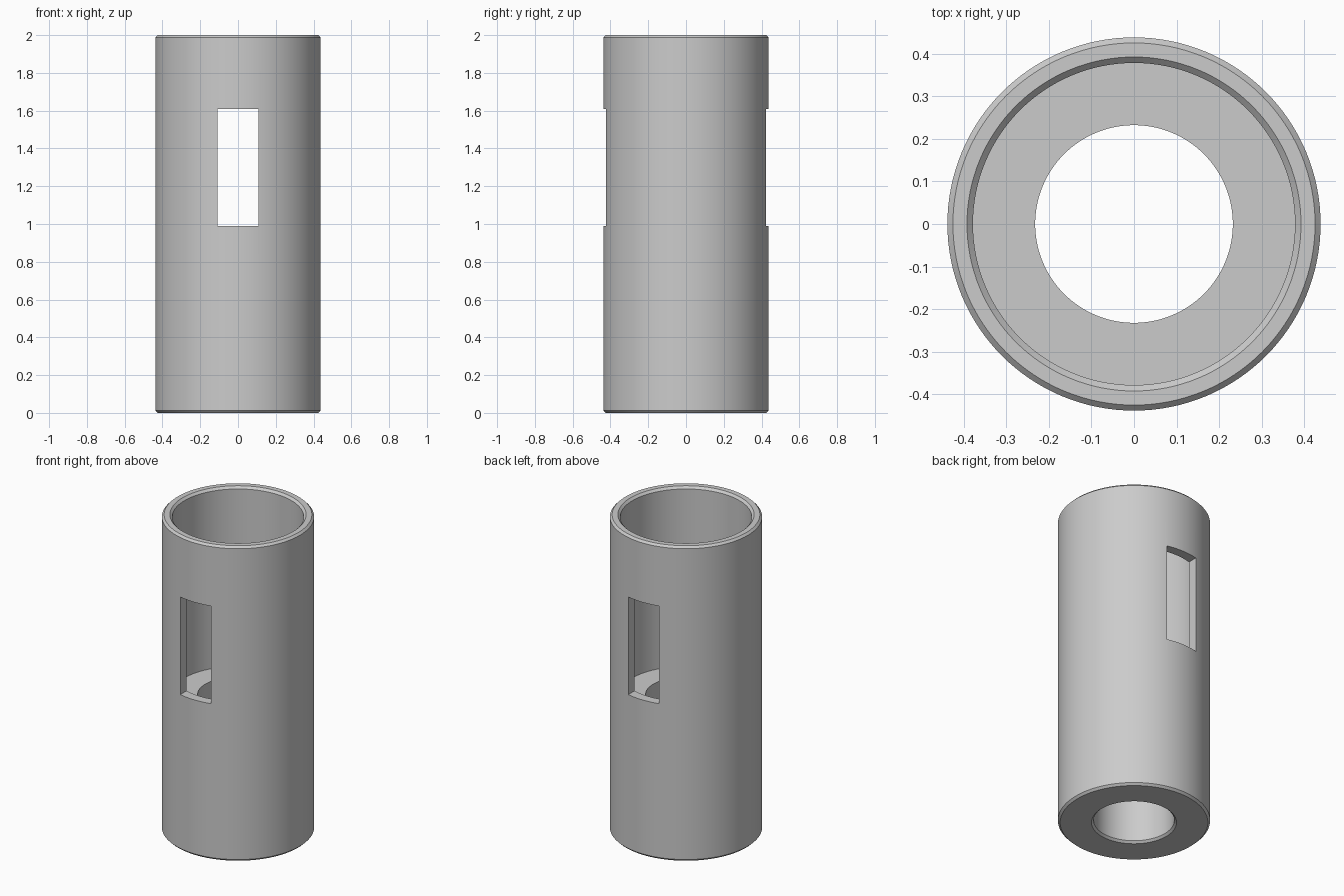
import bpy
import bmesh
import math

cube = bpy.data.objects.get("Cube")
if cube:
    bpy.data.objects.remove(cube, do_unlink=True)

SEGMENTS = 128

# Plain grey material
grey = bpy.data.materials.new("plain_grey")
grey.use_nodes = True
colour = (0.6, 0.6, 0.6, 1)
grey.diffuse_color = colour
grey.node_tree.nodes["Principled BSDF"].inputs["Base Color"].default_value = colour


def lathe(name, profile):
    """Revolve a closed (radius, height) profile around z."""
    bm = bmesh.new()
    rings = []
    for r, z in profile:
        ring = []
        for i in range(SEGMENTS):
            a = 2 * math.pi * i / SEGMENTS
            ring.append(bm.verts.new((r * math.cos(a), r * math.sin(a), z)))
        rings.append(ring)
    for k, low in enumerate(rings):
        high = rings[(k + 1) % len(rings)]
        for i in range(SEGMENTS):
            j = (i + 1) % SEGMENTS
            bm.faces.new((low[i], low[j], high[j], high[i]))
    bmesh.ops.recalc_face_normals(bm, faces=bm.faces)
    mesh = bpy.data.meshes.new(name)
    bm.to_mesh(mesh)
    bm.free()
    obj = bpy.data.objects.new(name, mesh)
    bpy.context.collection.objects.link(obj)
    mesh.materials.append(grey)
    return obj


# Tube with a chamfered rim, an inner ledge and a narrower lower bore
tube = lathe("tube_body", [
    (0.245, 0), (0.425, 0), (0.438, 0.013), (0.438, 1.987),
    (0.425, 2), (0.392, 2), (0.378, 1.986),
    (0.378, 0.86), (0.232, 0.86), (0.232, 0.013),
])

# Window slot cut through front and back
bpy.ops.mesh.primitive_cube_add(size=1, location=(0, 0, 1.3))
cutter = bpy.context.object
cutter.name = "window_cutter"
cutter.scale = (0.216, 1.2, 0.62)
bpy.ops.object.transform_apply(location=False, rotation=False, scale=True)
cutter.data.materials.append(grey)

bpy.ops.object.select_all(action="DESELECT")
tube.select_set(True)
bpy.context.view_layer.objects.active = tube
slot = tube.modifiers.new("window_slot", "BOOLEAN")
slot.operation = "DIFFERENCE"
slot.solver = "EXACT"
slot.object = cutter
bpy.ops.object.modifier_apply(modifier=slot.name)
bpy.data.objects.remove(cutter, do_unlink=True)

bpy.ops.object.shade_smooth_by_angle(angle=math.radians(30))
